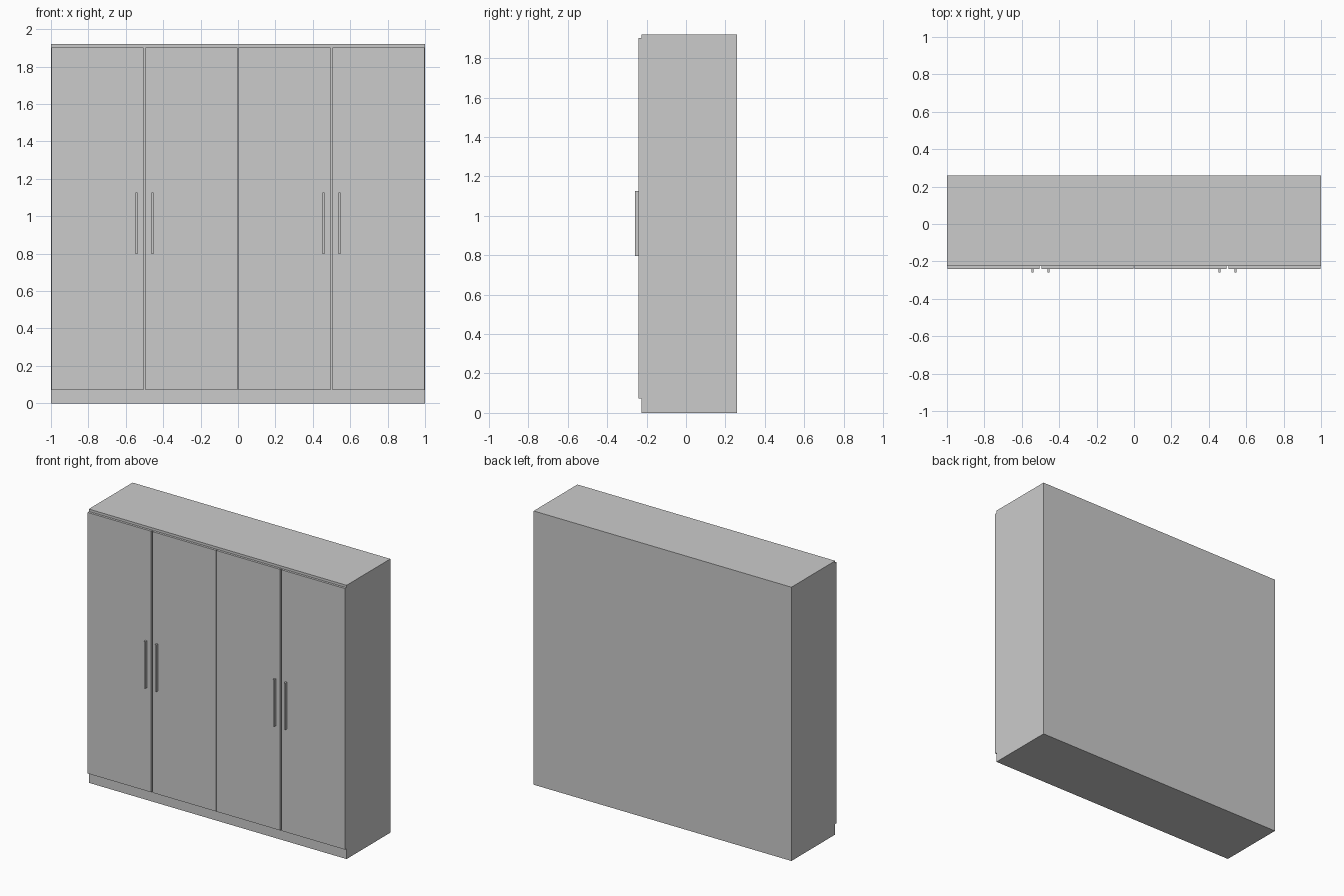
import bpy

if "Cube" in bpy.data.objects:
    bpy.data.objects.remove(bpy.data.objects["Cube"])


def box(name, x, y, z):
    """Add a box spanning the given (min, max) ranges."""
    spans = (x, y, z)
    bpy.ops.mesh.primitive_cube_add(size=1, location=[(a + b) / 2 for a, b in spans])
    ob = bpy.context.object
    ob.name = name
    ob.scale = [b - a for a, b in spans]
    bpy.ops.object.transform_apply(location=False, rotation=False, scale=True)
    return ob


FRONT, BACK = -0.225, 0.26
DOOR_FRONT, HANDLE_FRONT = -0.241, -0.259
BASE, DOOR_TOP, TOP = 0.072, 1.903, 1.92

# Cabinet body and the plinth it stands on
box("carcass", (-1, 1), (FRONT, BACK), (BASE, TOP))
box("plinth", (-1, 1), (FRONT, BACK), (0, BASE))

# Two pairs of doors, each pair with handles beside its central gap
for side, cx in (("left", -0.5), ("right", 0.5)):
    for label, s in (("left", -1), ("right", 1)):
        door_x = sorted((cx + s * 0.005, cx + s * 0.498))
        box(f"{side}_pair_{label}_door", door_x, (DOOR_FRONT, FRONT), (BASE, DOOR_TOP))
        handle_x = sorted((cx + s * 0.037, cx + s * 0.049))
        box(f"{side}_pair_{label}_handle", handle_x, (HANDLE_FRONT, DOOR_FRONT), (0.797, 1.127))
